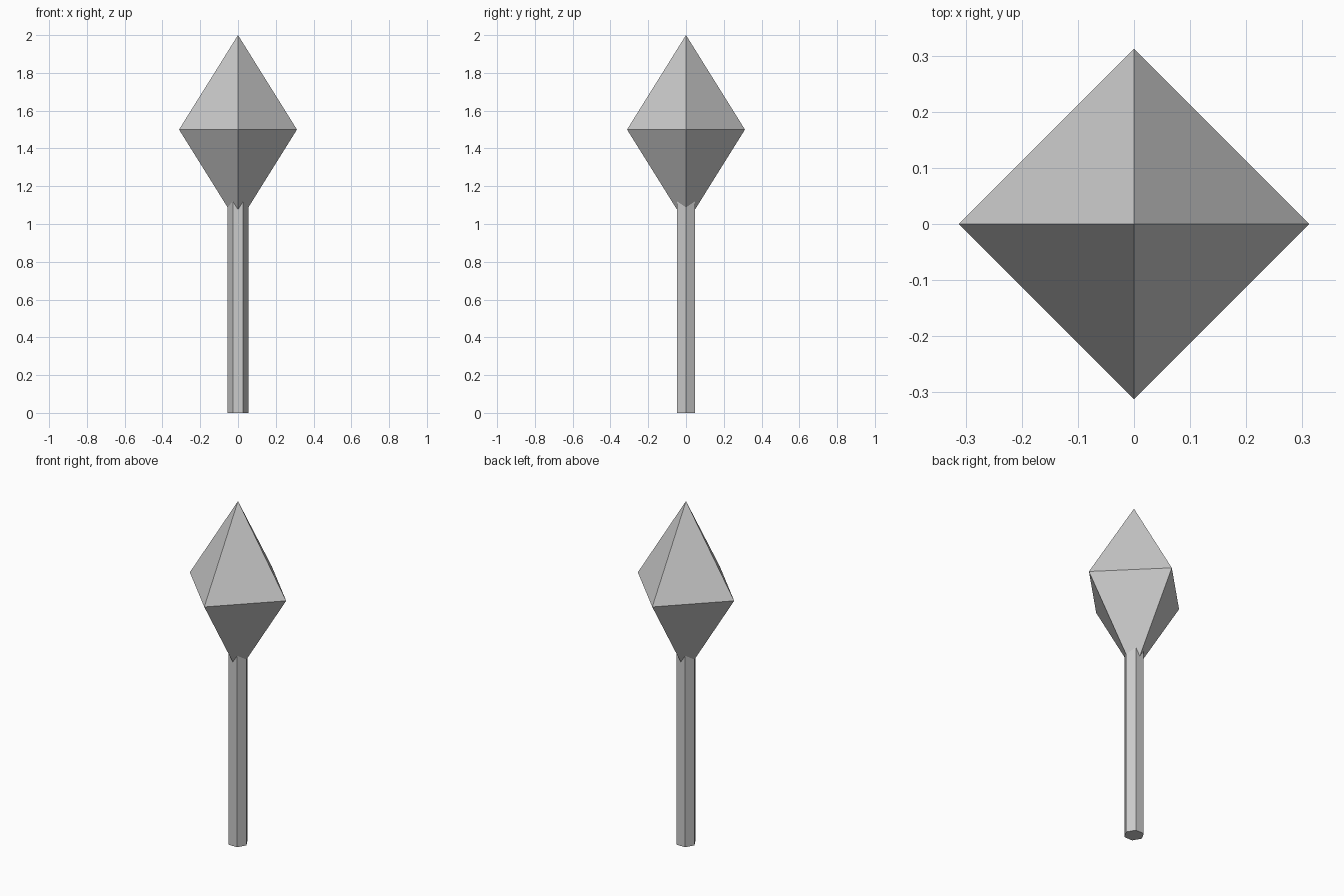
import bpy

cube = bpy.data.objects.get("Cube")
if cube:
    bpy.data.objects.remove(cube, do_unlink=True)

HEAD_RADIUS, HEAD_HALF, HEAD_Z = 0.312, 0.5, 1.5
STEM_RADIUS, STEM_TOP = 0.055, 1.2

# Single plain grey
GREY = (0.6, 0.6, 0.6, 1)
grey = bpy.data.materials.new("plain_grey")
grey.use_nodes = True
grey.diffuse_color = GREY
grey.node_tree.nodes["Principled BSDF"].inputs["Base Color"].default_value = GREY


def add_part(name, verts, faces):
    mesh = bpy.data.meshes.new(name)
    mesh.from_pydata(verts, [], faces)
    mesh.materials.append(grey)
    obj = bpy.data.objects.new(name, mesh)
    bpy.context.collection.objects.link(obj)
    return obj


# Head: stretched octahedron, its square waist pointing along the axes
r = HEAD_RADIUS
waist = [(r, 0, HEAD_Z), (0, r, HEAD_Z), (-r, 0, HEAD_Z), (0, -r, HEAD_Z)]
tips = [(0, 0, HEAD_Z + HEAD_HALF), (0, 0, HEAD_Z - HEAD_HALF)]
faces = []
for i in range(4):
    j = (i + 1) % 4
    faces += [(i, j, 4), (j, i, 5)]
add_part("head", waist + tips, faces)

# Stem: six-sided rod with corners on the x axis, running up into the head
bpy.ops.mesh.primitive_cylinder_add(vertices=6, radius=STEM_RADIUS, depth=STEM_TOP,
                                    location=(0, 0, STEM_TOP / 2))
stem = bpy.context.object
stem.name = "stem"
stem.rotation_euler.z = 0.5235988
stem.data.materials.append(grey)
